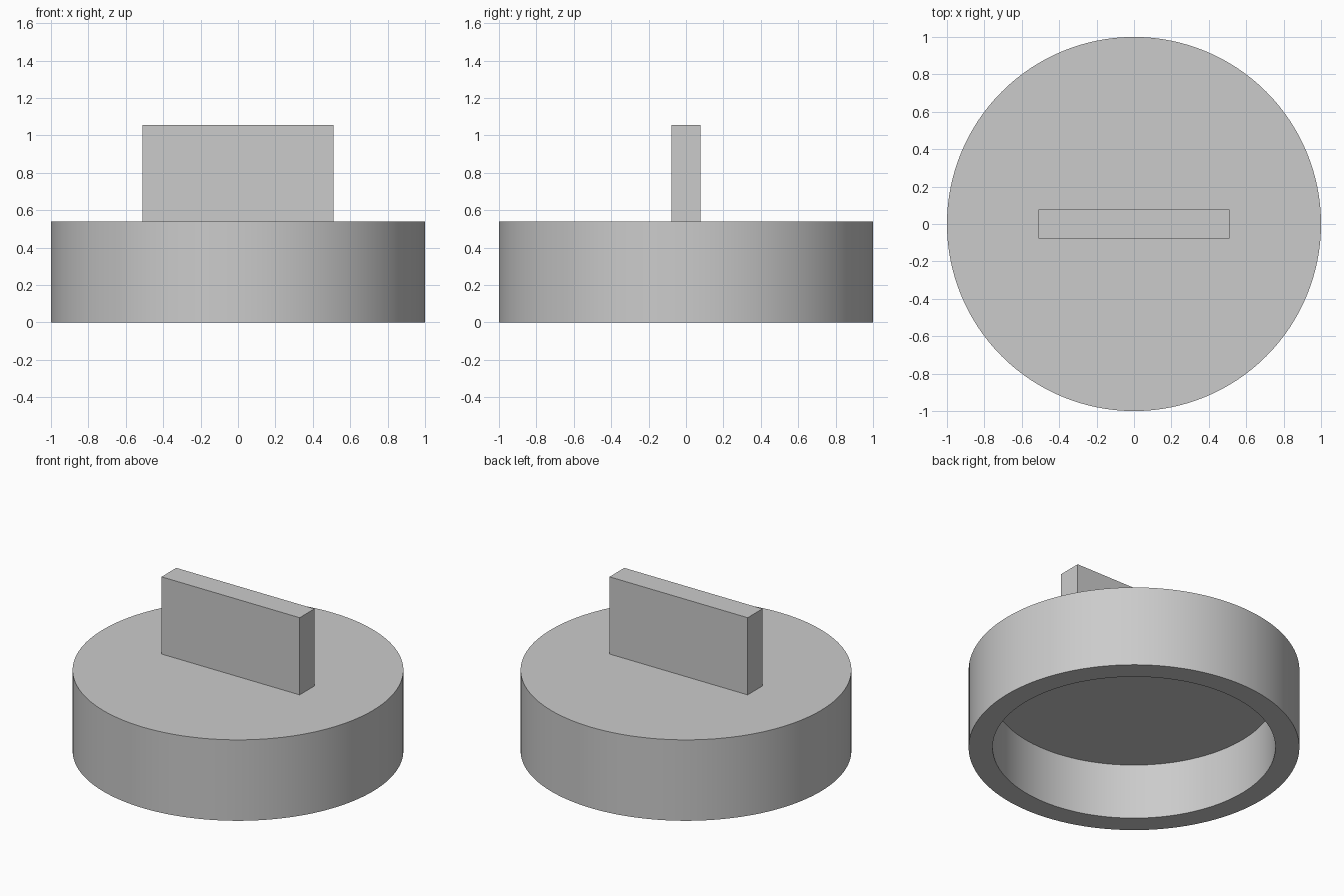
import bpy, bmesh, math

if "Cube" in bpy.data.objects:
    bpy.data.objects.remove(bpy.data.objects["Cube"], do_unlink=True)

SEGMENTS = 128
RADIUS, BORE = 1.0, 0.855
CAP_TOP, RECESS = 0.54, 0.37
GRIP_TOP = 1.055

grey = bpy.data.materials.new("light_grey")
grey.use_nodes = True
grey.diffuse_color = (0.6, 0.6, 0.6, 1)
grey.node_tree.nodes["Principled BSDF"].inputs["Base Color"].default_value = (0.6, 0.6, 0.6, 1)


def add_object(name, bm):
    bmesh.ops.recalc_face_normals(bm, faces=bm.faces)
    mesh = bpy.data.meshes.new(name)
    bm.to_mesh(mesh)
    bm.free()
    mesh.materials.append(grey)
    obj = bpy.data.objects.new(name, mesh)
    bpy.context.collection.objects.link(obj)
    return obj


# Round cap: a stepped profile of rings, open underneath
bm = bmesh.new()
profile = [(RADIUS, CAP_TOP), (RADIUS, 0), (BORE, 0), (BORE, RECESS)]
rings = []
for r, z in profile:
    angles = [math.tau * i / SEGMENTS for i in range(SEGMENTS)]
    rings.append([bm.verts.new((r * math.cos(a), r * math.sin(a), z)) for a in angles])
for a, b in zip(rings, rings[1:]):
    for i in range(SEGMENTS):
        j = (i + 1) % SEGMENTS
        bm.faces.new((a[i], a[j], b[j], b[i]))
bm.faces.new(rings[0])
bm.faces.new(rings[-1])
cap = add_object("round_cap", bm)

# Upright grip plate standing on the cap
bm = bmesh.new()
bmesh.ops.create_cube(bm, size=1)
bmesh.ops.scale(bm, vec=(1.02, 0.156, GRIP_TOP - CAP_TOP), verts=bm.verts)
bmesh.ops.translate(bm, vec=(0, 0, (GRIP_TOP + CAP_TOP) / 2), verts=bm.verts)
add_object("grip_plate", bm)

# Smooth the round walls, keep the rims crisp
bpy.ops.object.select_all(action="DESELECT")
cap.select_set(True)
bpy.context.view_layer.objects.active = cap
bpy.ops.object.shade_smooth_by_angle(angle=math.radians(30))
